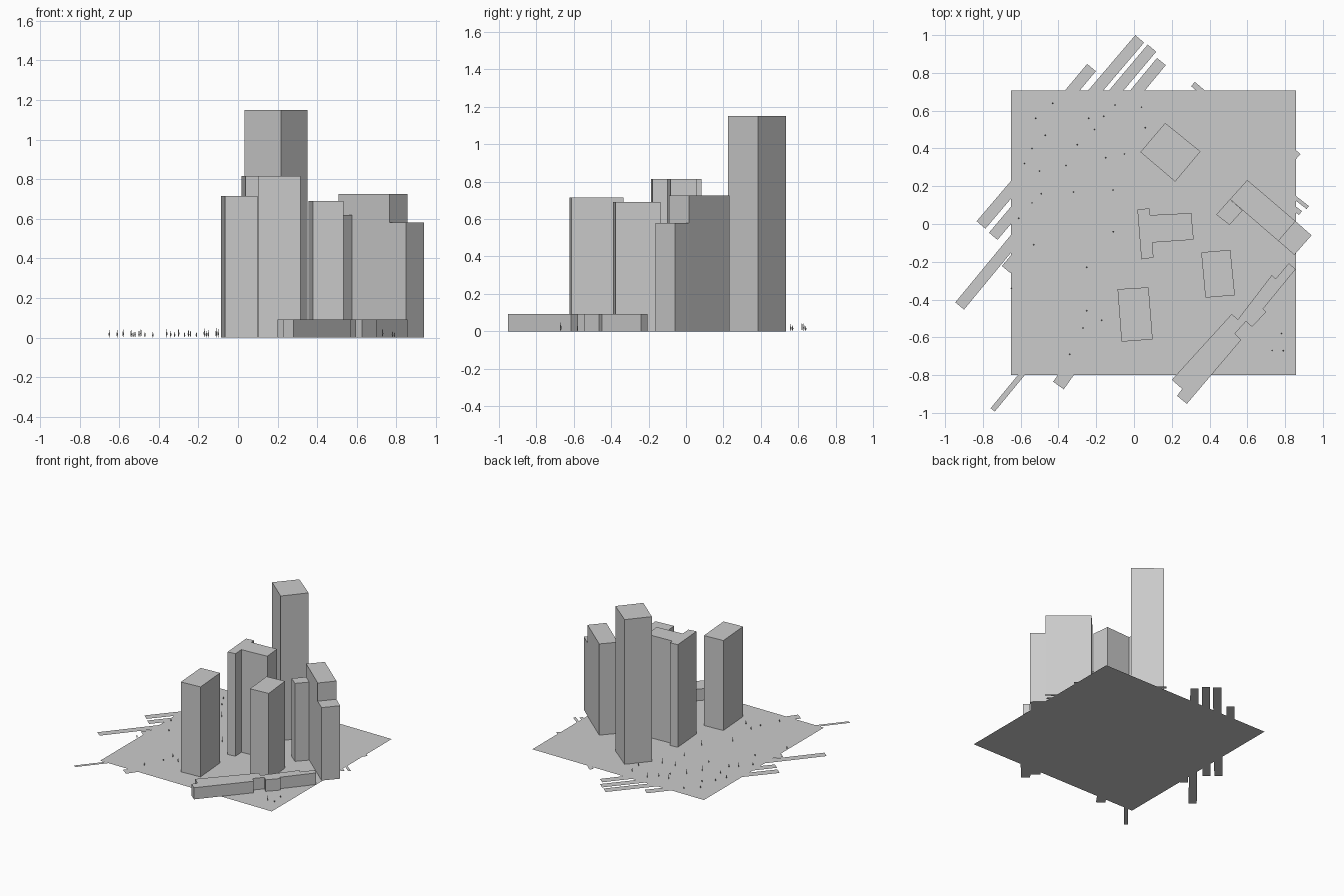
import bpy, bmesh
from mathutils import Vector


def mesh_object(name, bm):
    me = bpy.data.meshes.new(name)
    bm.to_mesh(me)
    bm.free()
    ob = bpy.data.objects.new(name, me)
    bpy.context.collection.objects.link(ob)
    return ob


def prism(name, outline, height):
    """Extrude a footprint from the ground up to a flat roof."""
    bm = bmesh.new()
    base = bm.faces.new([bm.verts.new((x, y, 0)) for x, y in outline])
    top = bmesh.ops.extrude_face_region(bm, geom=[base])["geom"]
    verts = [g for g in top if isinstance(g, bmesh.types.BMVert)]
    bmesh.ops.translate(bm, verts=verts, vec=(0, 0, height))
    if not any(len(e.link_faces) != 2 for e in bm.edges):
        bmesh.ops.recalc_face_normals(bm, faces=bm.faces)
    else:
        bm.faces.new([v for v in base.verts]) if not base.is_valid else None
        bmesh.ops.holes_fill(bm, edges=bm.edges[:])
        bmesh.ops.recalc_face_normals(bm, faces=bm.faces)
    return mesh_object(name, bm)


def strip(name, start, end, width):
    """Flat paving strip between two end midpoints."""
    a, b = Vector(start), Vector(end)
    d = (b - a).normalized()
    n = Vector((-d.y, d.x)) * width / 2
    bm = bmesh.new()
    bm.faces.new([bm.verts.new((p.x, p.y, 0)) for p in (a - n, b - n, b + n, a + n)])
    return mesh_object(name, bm)


# Ground plate
bm = bmesh.new()
bm.faces.new([bm.verts.new((x, y, 0)) for x, y in
              ((-0.652, -0.8), (0.857, -0.8), (0.857, 0.706), (-0.652, 0.706))])
mesh_object("ground_plate", bm)

# High-rise blocks
prism("tall_tower", [(0.165, 0.535), (0.352, 0.384), (0.218, 0.224), (0.034, 0.381)], 1.15)
prism("stepped_block", [(0.018, 0.077), (0.082, 0.083), (0.086, 0.047), (0.303, 0.058),
                        (0.316, -0.083), (0.098, -0.098), (0.103, -0.178), (0.039, -0.187)], 0.815)
prism("front_left_block", [(-0.087, -0.345), (0.077, -0.335), (0.099, -0.611), (-0.066, -0.623)], 0.715)
prism("front_middle_block", [(0.356, -0.15), (0.51, -0.137), (0.534, -0.377), (0.378, -0.39)], 0.69)

# Right-hand complex with two lower wings
prism("right_slab", [(0.6, 0.233), (0.855, 0.015), (0.764, -0.09), (0.508, 0.131)], 0.725)
prism("right_slab_outer_wing", [(0.855, 0.015), (0.94, -0.06), (0.849, -0.163), (0.764, -0.09)], 0.58)
prism("right_slab_inner_wing", [(0.508, 0.131), (0.575, 0.071), (0.505, -0.005), (0.436, 0.05)], 0.62)

# Long low building with notched sides
prism("low_building", [(0.2, -0.825), (0.517, -0.477), (0.55, -0.505), (0.73, -0.27), (0.75, -0.29),
                       (0.82, -0.207), (0.855, -0.24), (0.683, -0.45), (0.699, -0.466),
                       (0.625, -0.545), (0.593, -0.515), (0.535, -0.58), (0.567, -0.614),
                       (0.28, -0.952), (0.228, -0.91), (0.255, -0.873)], 0.092)

# Paving strips crossing the plate and overhanging its edges
strips = [
    ((-0.81, -0.005), (0.03, 0.98), 0.061),
    ((-0.745, -0.065), (0.095, 0.931), 0.059),
    ((-0.923, -0.434), (0.145, 0.86), 0.06),
    ((-0.55, 0.44), (-0.225, 0.828), 0.06),
    ((-0.677, -0.241), (-0.5, -0.03), 0.058),
    ((-0.748, -0.984), (-0.3, -0.44), 0.028),
    ((-0.4, -0.855), (-0.24, -0.63), 0.069),
    ((0.8, 0.18), (0.92, 0.087), 0.02),
    ((0.8, 0.12), (0.881, 0.058), 0.026),
    ((0.83, 0.335), (0.87, 0.38), 0.03),
    ((0.312, 0.741), (0.42, 0.65), 0.03),
]
for i, (a, b, w) in enumerate(strips):
    strip(f"paving_strip_{i + 1}", a, b, w)

# Slender trees scattered over the open ground: four-sided spindles
trees = [(-.43, .64), (-.52, .56), (-.24, .56), (-.10, .63), (.04, .62), (-.47, .47), (-.54, .40),
         (-.50, .28), (-.58, .32), (-.30, .42), (-.21, .50), (-.16, .57), (-.15, .35), (-.36, .31),
         (-.49, .16), (-.32, .17), (-.11, .18), (-.61, .03), (-.54, .11), (-.11, -.04), (-.53, -.11),
         (-.25, -.23), (-.65, -.34), (-.25, -.46), (-.17, -.51), (-.27, -.55), (-.34, -.69),
         (.06, .51), (-.05, .37), (.73, -.67), (.79, -.67), (.78, -.58)]
for i, (x, y) in enumerate(trees):
    h = 0.03 + 0.005 * (i % 5)
    r = 0.004
    bm = bmesh.new()
    tip, foot = bm.verts.new((x, y, h)), bm.verts.new((x, y, 0))
    ring = [bm.verts.new((x + dx * r, y + dy * r, h * 0.4))
            for dx, dy in ((1, 0), (0, 1), (-1, 0), (0, -1))]
    for k in range(4):
        a, b = ring[k], ring[(k + 1) % 4]
        bm.faces.new((a, b, tip))
        bm.faces.new((b, a, foot))
    mesh_object(f"tree_{i + 1}", bm)
